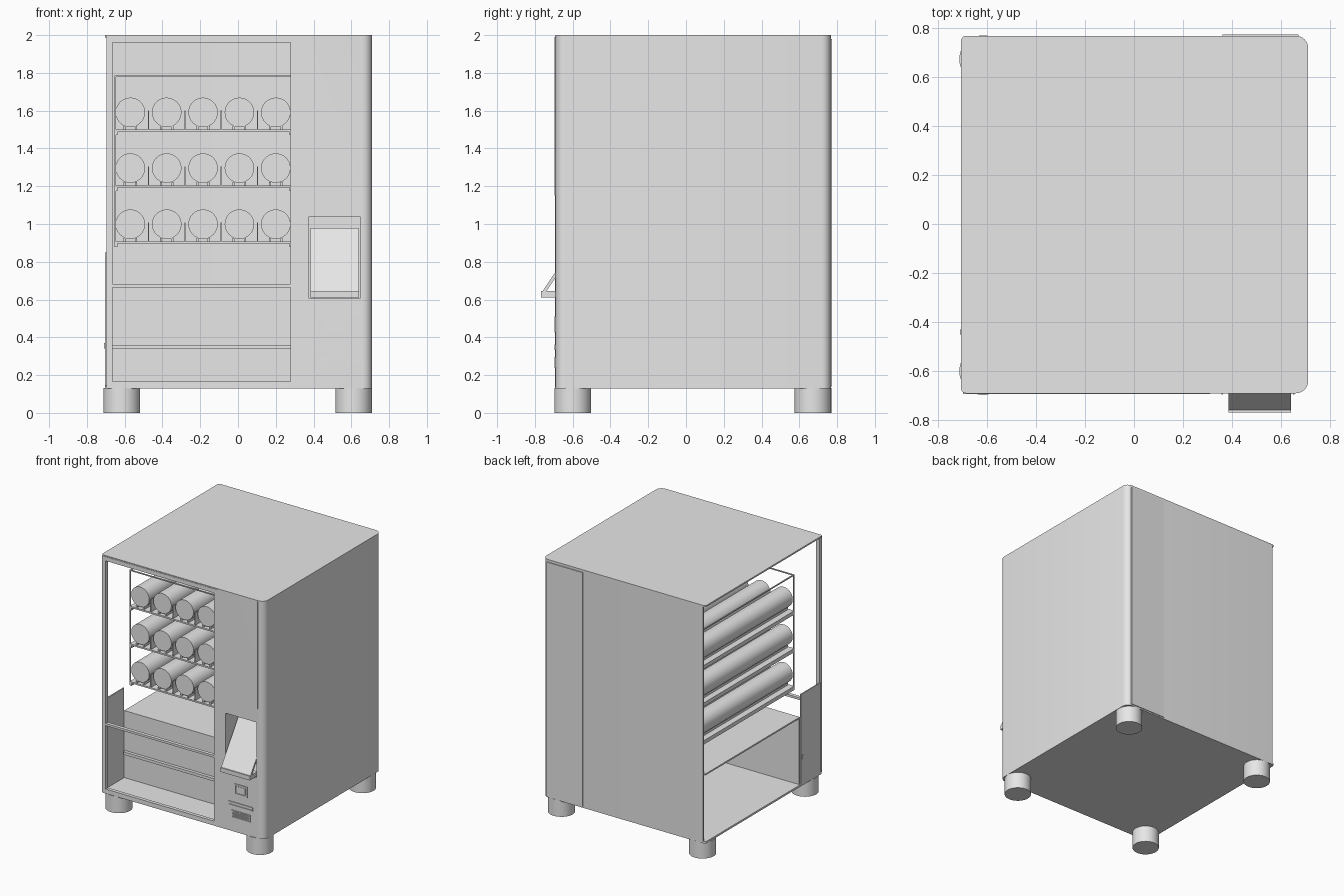
import bpy, bmesh, math
from mathutils import Vector

old = bpy.data.objects.get("Cube")
if old:
    bpy.data.objects.remove(old, do_unlink=True)

grey = bpy.data.materials.new("light_grey")
grey.use_nodes = True
grey.diffuse_color = (0.8, 0.8, 0.8, 1)
grey.node_tree.nodes["Principled BSDF"].inputs["Base Color"].default_value = (0.8, 0.8, 0.8, 1)


def finish(name, bm, smooth=False):
    bmesh.ops.recalc_face_normals(bm, faces=bm.faces)
    mesh = bpy.data.meshes.new(name)
    bm.to_mesh(mesh)
    bm.free()
    mesh.materials.append(grey)
    ob = bpy.data.objects.new(name, mesh)
    bpy.context.scene.collection.objects.link(ob)
    if smooth:
        bpy.ops.object.select_all(action='DESELECT')
        ob.select_set(True)
        bpy.context.view_layer.objects.active = ob
        bpy.ops.object.shade_smooth_by_angle(angle=math.radians(35))
    return ob


def box(name, x0, x1, y0, y1, z0, z1):
    bm = bmesh.new()
    bmesh.ops.create_cube(bm, size=1)
    for v in bm.verts:
        v.co = ((x0 + x1) / 2 + v.co.x * (x1 - x0),
                (y0 + y1) / 2 + v.co.y * (y1 - y0),
                (z0 + z1) / 2 + v.co.z * (z1 - z0))
    return finish(name, bm)


def prism(name, points, vec, smooth=False):
    """Extrude a closed outline along a vector."""
    bm = bmesh.new()
    face = bm.faces.new([bm.verts.new(p) for p in points])
    out = bmesh.ops.extrude_face_region(bm, geom=[face])
    verts = [g for g in out["geom"] if isinstance(g, bmesh.types.BMVert)]
    bmesh.ops.translate(bm, verts=verts, vec=vec)
    return finish(name, bm, smooth)


def cylinder(name, center, r, length, axis, sides=40):
    bm = bmesh.new()
    bmesh.ops.create_cone(bm, cap_ends=True, segments=sides, radius1=r, radius2=r, depth=length)
    rot = Vector((0, 0, 1)).rotation_difference(Vector(axis)).to_matrix()
    for v in bm.verts:
        v.co = rot @ v.co + Vector(center)
    return finish(name, bm, True)


def frame(name, x0, x1, z0, z1, y0, y1, t):
    box(name + "_left", x0, x0 + t, y0, y1, z0, z1)
    box(name + "_right", x1 - t, x1, y0, y1, z0, z1)
    box(name + "_bottom", x0 + t, x1 - t, y0, y1, z0, z0 + t)
    box(name + "_top", x0 + t, x1 - t, y0, y1, z1 - t, z1)


def arc(cx, cy, r, start):
    return [(cx + r * math.cos(math.radians(start + 15 * i)),
             cy + r * math.sin(math.radians(start + 15 * i))) for i in range(7)]


# Cabinet dimensions
L, R, F, B = -0.705, 0.71, -0.69, 0.767
BASE, TOP = 0.13, 2.0
DIV = 0.305
front_right = arc(R - 0.05, F + 0.05, 0.05, -90)
back_right = arc(R - 0.05, B - 0.05, 0.05, 0)
back_left = arc(L + 0.02, B - 0.02, 0.02, 90)
front_left = arc(L + 0.02, F + 0.02, 0.02, 180)
outline = front_right + back_right + back_left + front_left

# Roof and floor
prism("roof", [(x, y, TOP - 0.012) for x, y in outline], (0, 0, 0.012), True)
prism("floor", [(x, y, BASE) for x, y in outline], (0, 0, 0.015), True)

# Wrapped wall: control column, right side and back
t = 0.015
inner = (arc(R - 0.05, F + 0.05, 0.05 - t, -90) + arc(R - 0.05, B - 0.05, 0.05 - t, 0)
         + [(L + 0.02, B - t)])
outer = front_right + back_right + [(L + 0.02, B)]
ring = [(DIV, F)] + outer + inner[::-1] + [(DIV, F + t)]
shell = prism("cabinet_wall", [(x, y, BASE) for x, y in ring], (0, 0, TOP - 0.006 - BASE), True)
box("divider_wall", DIV - 0.01, DIV + 0.005, F + 0.005, B - t, BASE, TOP - 0.01)

# Delivery pocket opening
cutter = box("pocket_cutter", 0.375, 0.645, F - 0.1, F + 0.1, 0.605, 1.04)
cutter.hide_render = True
cutter.hide_viewport = True
cutter.display_type = 'WIRE'
cut = shell.modifiers.new("pocket_hole", 'BOOLEAN')
cut.operation = 'DIFFERENCE'
cut.solver = 'EXACT'
cut.object = cutter
pocket_back = -0.50
box("pocket_back", 0.365, 0.655, pocket_back, pocket_back + 0.01, 0.595, 1.05)
for side, x in (("left", 0.365), ("right", 0.645)):
    box("pocket_" + side, x, x + 0.01, F + 0.005, pocket_back, 0.595, 1.05)
for side, z in (("bottom", 0.595), ("top", 1.04)):
    box("pocket_" + side, 0.365, 0.655, F + 0.005, pocket_back, z, z + 0.01)

# Sloped flap and its tray lip
prism("pocket_flap", [(0.385, -0.762, 0.64), (0.385, -0.535, 0.98),
                      (0.385, -0.52, 0.975), (0.385, -0.742, 0.64)], (0.255, 0, 0))
box("tray_lip", 0.385, 0.64, -0.768, F + 0.02, 0.612, 0.645)

# Control column details
for side, x in (("left", 0.36), ("right", 0.652)):
    box("column_trim_" + side, x - 0.003, x + 0.003, F - 0.005, F + 0.01, 1.15, 1.99)
frame("button_rim", 0.455, 0.565, 0.425, 0.51, F - 0.006, F + 0.005, 0.012)
box("button", 0.472, 0.548, F - 0.003, F + 0.005, 0.442, 0.493)
frame("coin_slot", 0.40, 0.615, 0.332, 0.362, F - 0.006, F + 0.005, 0.007)
frame("vent_rim", 0.43, 0.59, 0.238, 0.297, F - 0.006, F + 0.005, 0.008)
for i in range(4):
    z = 0.251 + i * 0.01
    box("vent_slat", 0.438, 0.582, F - 0.005, F + 0.005, z, z + 0.005)

# Raised back service panel
box("back_panel", 0.36, 0.67, B - 0.002, B + 0.006, BASE + 0.01, 1.98)

# Front window frame with upper and lower openings
frame("front_frame", -0.697, 0.31, 0.135, 1.992, F - 0.003, F + 0.025, 0.032)
box("front_frame_rail", -0.665, 0.28, F - 0.003, F + 0.025, 0.665, 0.682)

# Open side: short front panel with a latch
box("side_panel", L, L + 0.01, F + 0.02, -0.42, BASE, 0.85)
box("side_latch", L - 0.005, L, -0.45, -0.43, 0.34, 0.37)

# Lower compartment
box("compartment_top", L + 0.01, DIV - 0.01, -0.42, B - t, 0.66, 0.672)
box("compartment_front", L + 0.01, DIV - 0.01, -0.42, -0.41, BASE, 0.67)
box("compartment_rail", L + 0.02, DIV - 0.01, -0.445, -0.42, 0.338, 0.36)

# Product rack
RX0, RX1, RY0, RY1 = -0.655, 0.29, -0.41, 0.72
can_x = [-0.57 + 0.1925 * i for i in range(5)]
for x in (RX0, RX1 - 0.008):
    for y in (RY0, RY1 - 0.008):
        box("rack_post", x, x + 0.008, y, y + 0.008, 0.885, 1.785)
    box("rack_top_side", x, x + 0.008, RY0, RY1, 1.777, 1.785)
box("rack_top_front", RX0, RX1, RY0, RY0 + 0.008, 1.777, 1.785)
for z in (0.908, 1.205, 1.5):
    box("shelf", RX0, RX1, RY0, RY1, z - 0.012, z)
    for x in (RX0, RX1 - 0.018):
        box("shelf_bracket", x, x + 0.018, RY0, RY1, z - 0.03, z - 0.012)
    for i, x in enumerate(can_x):
        cylinder("can", (x, 0.15, z + 0.091), 0.078, 1.1, (0, 1, 0))
        for dx in (-0.03, 0.03):
            box("can_rail", x + dx - 0.006, x + dx + 0.006, RY0 + 0.01, RY1, z, z + 0.018)
        if i < 4:
            mid = x + 0.096
            box("shelf_divider", mid - 0.003, mid + 0.003, RY0, RY1, z, z + 0.1)

# Feet
for x in (-0.615, 0.612):
    for y in (-0.6, 0.672):
        cylinder("foot", (x, y, 0.066), 0.097, 0.132, (0, 0, 1))
